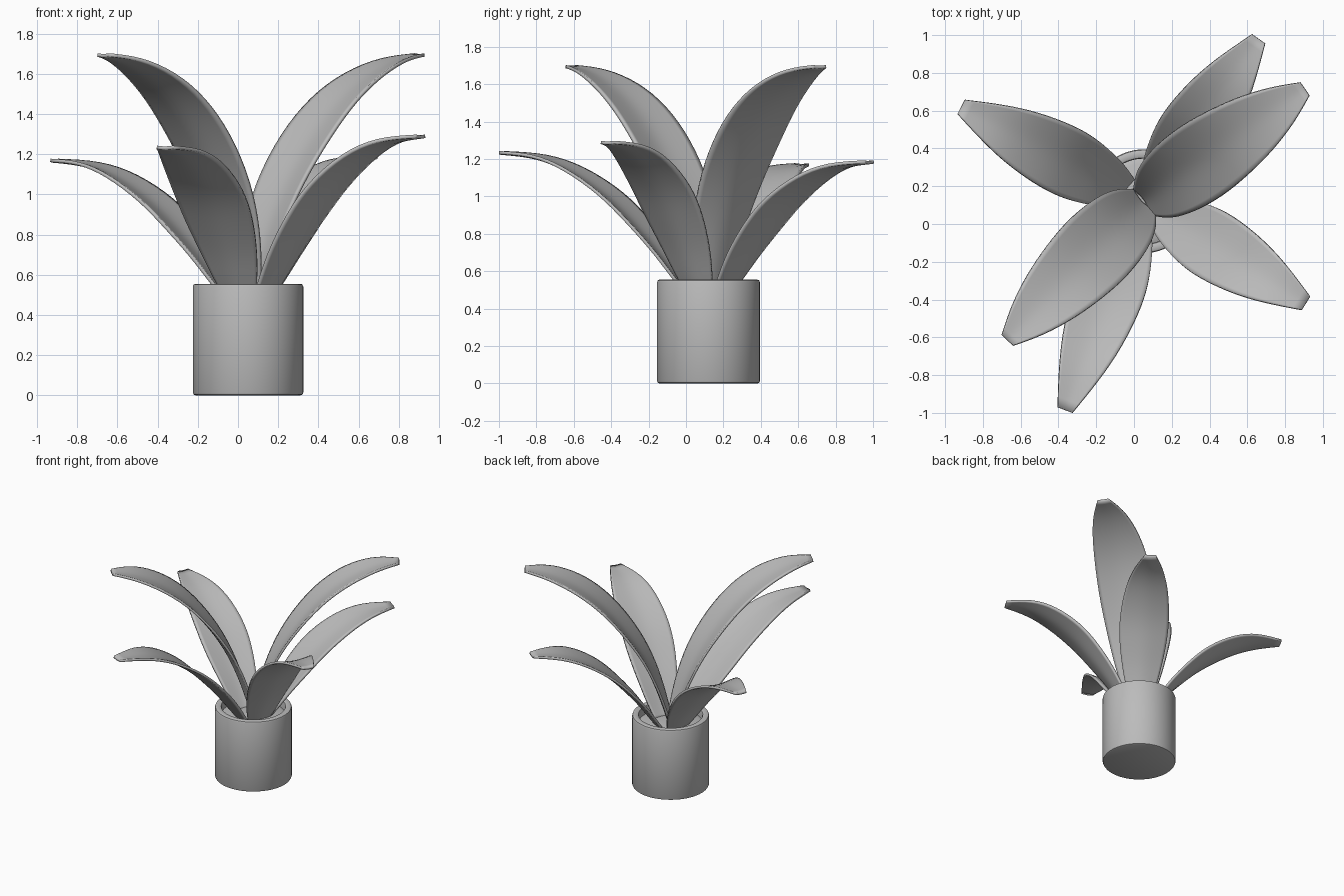
import bpy
import bmesh
import math
from mathutils import Vector

cube = bpy.data.objects.get("Cube")
if cube:
    bpy.data.objects.remove(cube)

CENTRE = Vector((0.05, 0.12, 0))
SOIL_Z = 0.48


def make_material(name, colour):
    mat = bpy.data.materials.new(name)
    mat.use_nodes = True
    mat.diffuse_color = colour
    mat.node_tree.nodes["Principled BSDF"].inputs["Base Color"].default_value = colour
    return mat


grey = make_material("plain grey", (0.5, 0.5, 0.5, 1))


def make_object(name, bm):
    mesh = bpy.data.meshes.new(name)
    bm.to_mesh(mesh)
    bm.free()
    obj = bpy.data.objects.new(name, mesh)
    bpy.context.collection.objects.link(obj)
    mesh.materials.append(grey)
    bpy.ops.object.select_all(action='DESELECT')
    obj.select_set(True)
    bpy.context.view_layer.objects.active = obj
    return obj


def lathe(name, profile, steps=64):
    """Revolve a radius/height profile about the pot axis."""
    bm = bmesh.new()
    verts = [bm.verts.new(CENTRE + Vector((r, 0, z))) for r, z in profile]
    edges = [bm.edges.new(pair) for pair in zip(verts, verts[1:])]
    bmesh.ops.spin(bm, geom=verts + edges, cent=CENTRE, axis=(0, 0, 1),
                   angle=math.tau, steps=steps)
    bmesh.ops.remove_doubles(bm, verts=bm.verts, dist=0.0005)
    bmesh.ops.recalc_face_normals(bm, faces=bm.faces)
    make_object(name, bm)
    bpy.ops.object.shade_smooth_by_angle(angle=math.radians(40))


# Round pot with a softened rim, and the soil inside it
lathe("pot", [(0, 0), (0.262, 0), (0.271, 0.004), (0.275, 0.013),
              (0.275, 0.54), (0.271, 0.551), (0.262, 0.555), (0.24, 0.555),
              (0.23, 0.551), (0.226, 0.54), (0.226, 0.45), (0, 0.45)])
lathe("soil", [(0, SOIL_Z + 0.02), (0.2, SOIL_Z + 0.02), (0.226, SOIL_Z + 0.01)])

# Leaf stations: (share of reach, share of rise, half width)
TALL = [(0.01, 0, 0.08), (0.05, 0.115, 0.12), (0.11, 0.27, 0.165),
        (0.21, 0.465, 0.2), (0.365, 0.66, 0.217), (0.52, 0.81, 0.203),
        (0.69, 0.915, 0.172), (0.86, 0.98, 0.115), (1, 1, 0.042)]
SHORT = [(0.1, 0, 0.08), (0.16, 0.12, 0.115), (0.24, 0.29, 0.148),
         (0.36, 0.495, 0.18), (0.48, 0.685, 0.187), (0.66, 0.875, 0.163),
         (0.82, 0.975, 0.115), (1, 1, 0.042)]


def make_leaf(name, stations, tip):
    """Sweep a shallow channel section along an arching midrib."""
    flat = Vector((tip[0], tip[1], 0)) - CENTRE
    reach, rise = flat.length, tip[2] - SOIL_Z
    out = flat.normalized()
    side = Vector((-out.y, out.x, 0))
    up = Vector((0, 0, 1))
    mids = [CENTRE + out * (s * reach) + up * (SOIL_Z + h * rise)
            for s, h, _ in stations]
    bm = bmesh.new()
    rows = []
    for i, (share, _, half) in enumerate(stations):
        tangent = mids[min(i + 1, len(mids) - 1)] - mids[max(i - 1, 0)]
        normal = tangent.cross(side).normalized()
        lift = (0.2 - 0.1 * share) * half
        rows.append([bm.verts.new(mids[i] + side * (u * half)
                                  + normal * (lift * abs(u) ** 1.3))
                     for u in (-1, -0.5, 0, 0.5, 1)])
    for a, b in zip(rows, rows[1:]):
        for j in range(len(a) - 1):
            bm.faces.new((a[j], b[j], b[j + 1], a[j + 1]))
    bmesh.ops.recalc_face_normals(bm, faces=bm.faces)
    obj = make_object(name, bm)
    smooth = obj.modifiers.new("smooth curve", 'SUBSURF')
    smooth.levels = smooth.render_levels = 2
    smooth.boundary_smooth = 'PRESERVE_CORNERS'
    shell = obj.modifiers.new("thickness", 'SOLIDIFY')
    shell.thickness = 0.017
    shell.offset = 0
    bpy.ops.object.shade_smooth_by_angle(angle=math.radians(40))


# Two tall leaves and four lower ones fan out from the pot
make_leaf("tall_leaf_back_left", TALL, (0.905, 0.715, 1.69))
make_leaf("tall_leaf_front_right", TALL, (-0.67, -0.615, 1.69))
make_leaf("low_leaf_back", SHORT, (0.66, 0.98, 1.18))
make_leaf("low_leaf_left", SHORT, (0.91, -0.42, 1.285))
make_leaf("low_leaf_front", SHORT, (-0.365, -0.985, 1.23))
make_leaf("low_leaf_right", SHORT, (-0.915, 0.62, 1.165))
